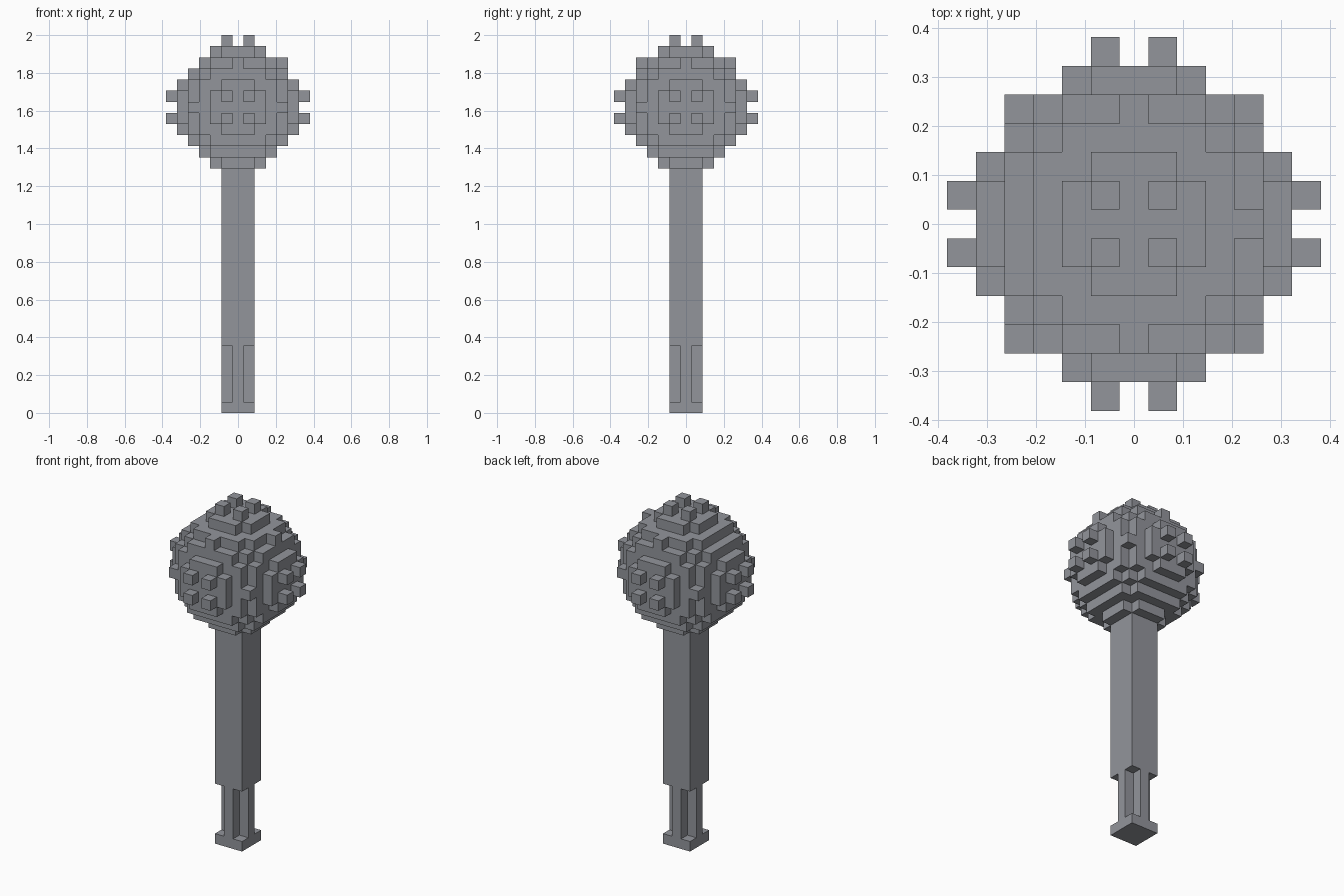
import bpy
import bmesh
from mathutils import Vector

U = 2 / 34          # edge of one block; the whole mace is 34 blocks tall
HEAD_ROW = 27       # block row holding the centre of the head

cube = bpy.data.objects.get("Cube")
if cube:
    bpy.data.objects.remove(cube, do_unlink=True)

steel = bpy.data.materials.new("steel grey")
steel.use_nodes = True
COLOUR = (0.29, 0.30, 0.33, 1)
steel.diffuse_color = COLOUR
steel.node_tree.nodes["Principled BSDF"].inputs["Base Color"].default_value = COLOUR


def add_object(name, bm):
    mesh = bpy.data.meshes.new(name)
    bm.to_mesh(mesh)
    bm.free()
    mesh.materials.append(steel)
    obj = bpy.data.objects.new(name, mesh)
    bpy.context.collection.objects.link(obj)
    return obj


def blocks(name, cells):
    """Skin a set of (i, j, row) blocks, keeping only outer faces and merging flat ones."""
    bm = bmesh.new()
    for cell in cells:
        centre = Vector((cell[0], cell[1], cell[2] + 0.5))
        for axis in range(3):
            for sign in (-1, 1):
                n = Vector((0, 0, 0))
                n[axis] = sign
                if tuple(int(c + d) for c, d in zip(cell, n)) in cells:
                    continue
                a = Vector((0, 0, 0))
                a[(axis + 1) % 3] = 1
                b = n.cross(a)
                mid = centre + n / 2
                corners = [mid + (a * s + b * t) / 2
                           for s, t in ((-1, -1), (1, -1), (1, 1), (-1, 1))]
                bm.faces.new([bm.verts.new(c * U) for c in corners])
    bmesh.ops.remove_doubles(bm, verts=bm.verts, dist=U * 0.01)
    bmesh.ops.dissolve_limit(bm, angle_limit=0.01, verts=bm.verts, edges=bm.edges)
    return add_object(name, bm)


# Handle: square pommel, cross-shaped grip and long square shaft
square = [(i, j) for i in (-1, 0, 1) for j in (-1, 0, 1)]
cross = [(i, j) for i, j in square if i * j == 0]
for name, section, low, high in (("pommel", square, 0, 1),
                                 ("grip", cross, 1, 6),
                                 ("shaft", square, 6, 22)):
    blocks(name, {(i, j, k) for i, j in section for k in range(low, high)})

# Stepped ball, with single extra blocks on its diagonal edges
ball = {(i, j, k) for i in range(-5, 6) for j in range(-5, 6) for k in range(-5, 6)
        if i * i + j * j + k * k <= 31}
ball |= {(i, j, 0) for i in (-4, 4) for j in (-4, 4)}
ball |= {(4, 0, 4), (0, 4, 4), (0, -4, 4)}
blocks("head", {(i, j, k + HEAD_ROW) for i, j, k in ball})

# Four studs on the top and on each side of the head
studs = set()
for a in (-1, 1):
    for b in (-1, 1):
        studs.add((a, b, 6 + HEAD_ROW))
        for side in (-6, 6):
            studs |= {(side, a, b + HEAD_ROW), (a, side, b + HEAD_ROW)}
blocks("head_studs", studs)
